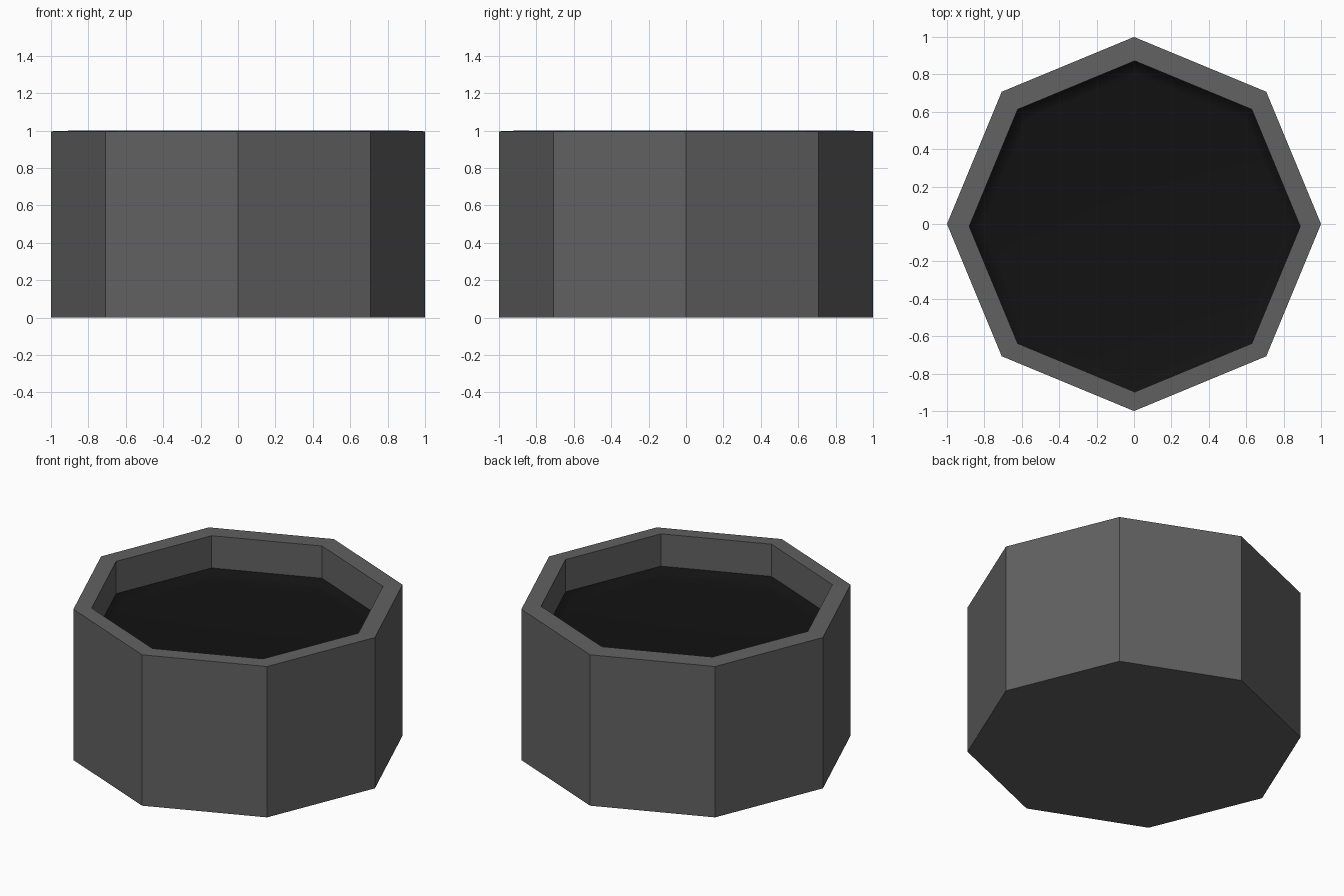
import bpy
import bmesh
from math import cos, sin, tau

if "Cube" in bpy.data.objects:
    bpy.data.objects.remove(bpy.data.objects["Cube"])

SIDES = 8


def material(name, grey):
    m = bpy.data.materials.new(name)
    m.diffuse_color = (grey, grey, grey, 1)
    m.use_nodes = True
    m.node_tree.nodes["Principled BSDF"].inputs["Base Color"].default_value = m.diffuse_color
    return m


def ring(bm, radius, z, cx=0.004, cy=-0.013):
    return [bm.verts.new((cx + radius * cos(tau * i / SIDES),
                          cy + radius * sin(tau * i / SIDES), z))
            for i in range(SIDES)]


def bridge(bm, lower, upper):
    for i in range(SIDES):
        j = (i + 1) % SIDES
        bm.faces.new((lower[i], lower[j], upper[j], upper[i]))


def finish(bm, name, mat, smooth=False):
    for f in bm.faces:
        f.smooth = smooth
    mesh = bpy.data.meshes.new(name)
    bm.to_mesh(mesh)
    bm.free()
    mesh.materials.append(mat)
    obj = bpy.data.objects.new(name, mesh)
    bpy.context.collection.objects.link(obj)
    return obj


INNER_R = 0.885
FILL_Z = 0.787

# Octagonal pot: base, outer wall, rim and inner wall
bm = bmesh.new()
base = ring(bm, 1.0, 0.0, 0, 0)
outer = ring(bm, 1.0, 0.996, 0, 0)
lip = ring(bm, INNER_R, 1.0)
inner = ring(bm, INNER_R, FILL_Z)
bm.faces.new(base[::-1])
bridge(bm, base, outer)
bridge(bm, outer, lip)
bridge(bm, lip, inner)
finish(bm, "pot", material("dark_grey", 0.12))

# Dark filling, slightly dished with a soft shoulder
bm = bmesh.new()
edge = ring(bm, INNER_R, FILL_Z)
shoulder = ring(bm, INNER_R - 0.03, FILL_Z - 0.03)
flat = ring(bm, INNER_R - 0.07, FILL_Z - 0.037)
bridge(bm, edge, shoulder)
bridge(bm, shoulder, flat)
bm.faces.new(flat)
finish(bm, "filling", material("near_black", 0.006), smooth=True)
